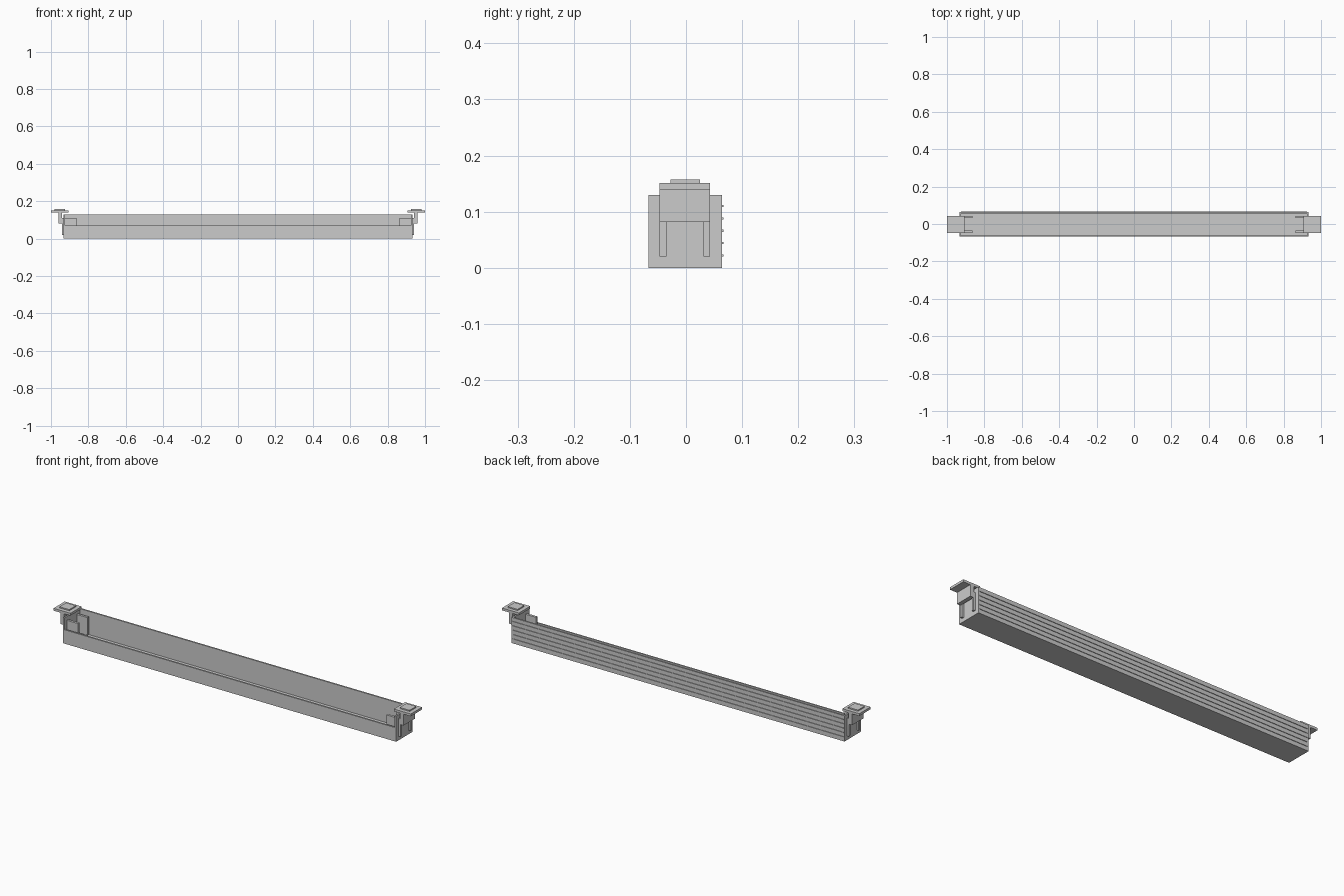
import bpy

if "Cube" in bpy.data.objects:
    bpy.data.objects.remove(bpy.data.objects["Cube"])


def box(name, x, y, z):
    """Axis-aligned box from (min, max) ranges."""
    bpy.ops.mesh.primitive_cube_add(size=1)
    ob = bpy.context.object
    ob.name = name
    for v in ob.data.vertices:
        v.co = [r[0] if c < 0 else r[1] for c, r in zip(v.co, (x, y, z))]
    return ob


L = 0.932            # half length of the tray
Y0, Y1 = -0.067, 0.064
T = 0.008            # sheet thickness

# Tray: one profile (low front lip, floor, tall back) extruded along x
profile = [(Y0, 0), (Y1, 0), (Y1, 0.13), (Y1 - T, 0.13), (Y1 - T, 0.012),
           (Y0 + T, 0.012), (Y0 + T, 0.07), (Y0, 0.07)]
n = len(profile)
verts = [(x, y, z) for x in (-L, L) for y, z in profile]
faces = [tuple(range(n))[::-1], tuple(range(n, 2 * n))]
faces += [(i, (i + 1) % n, (i + 1) % n + n, i + n) for i in range(n)]
mesh = bpy.data.meshes.new("tray")
mesh.from_pydata(verts, [], faces)
mesh.update()
bpy.context.collection.objects.link(bpy.data.objects.new("tray", mesh))

# Horizontal ribs on the back wall
for i in range(5):
    z = 0.022 + i * 0.022
    box(f"back_rib_{i + 1}", (-0.925, 0.925), (Y1 - 0.002, 0.067),
        (z - 0.002, z + 0.002))

# End caps and hanging brackets, mirrored left and right
for s, side in ((-1, "left"), (1, "right")):
    def part(name, xa, xb, y, z):
        box(f"{side}_{name}", sorted((s * xa, s * xb)), y, z)

    part("end_cap", L - T, L, (Y0, Y1), (0, 0.13))
    part("front_tab", 0.864, 0.942, (-0.047, -0.035), (0.02, 0.11))
    part("back_tab", 0.864, 0.942, (0.031, 0.043), (0.02, 0.11))
    part("bracket_stem", 0.94, 0.96, (-0.047, 0.043), (0.082, 0.14))
    part("top_plate", 0.905, 1.0, (-0.047, 0.043), (0.139, 0.151))
    part("top_pad", 0.925, 0.98, (-0.028, 0.025), (0.15, 0.157))
